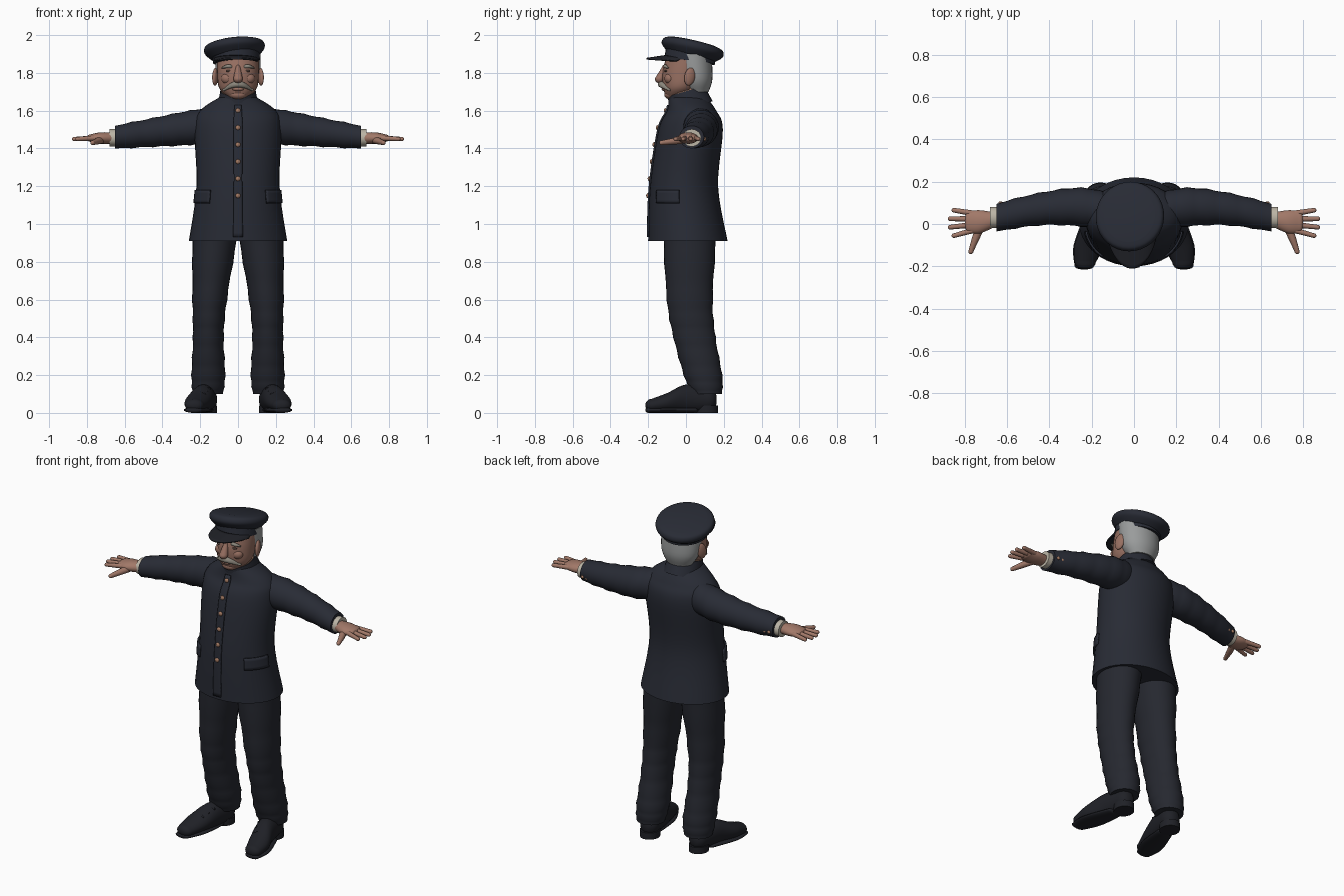
import bpy, bmesh
from math import sin, cos, pi, radians
from mathutils import Vector

cube = bpy.data.objects.get("Cube")
if cube:
    bpy.data.objects.remove(cube)


def material(name, red, green, blue):
    mat = bpy.data.materials.new(name)
    mat.use_nodes = True
    mat.diffuse_color = (red, green, blue, 1)
    shader = mat.node_tree.nodes["Principled BSDF"]
    shader.inputs["Base Color"].default_value = mat.diffuse_color
    shader.inputs["Roughness"].default_value = .8
    return mat


navy = material("navy wool", .021, .024, .035)
trouser = material("dark trouser wool", .019, .021, .029)
leather = material("black leather", .014, .015, .02)
skin = material("hand skin", .36, .19, .14)
face_skin = material("ruddy face skin", .31, .16, .12)
grey_hair = material("grey hair", .32, .33, .33)
whisker = material("moustache hair", .27, .25, .21)
linen = material("linen cuff", .5, .46, .38)
copper = material("copper buttons", .36, .19, .12)
eye_dark = material("dark eye", .08, .05, .04)

AXES = {"X": (0, 1, 2), "Y": (1, 0, 2), "Z": (2, 0, 1)}
SIDES = {"left": 1, "right": -1}


def finish(name, bm, mat, loc=(0, 0, 0), rot=(0, 0, 0)):
    bmesh.ops.recalc_face_normals(bm, faces=bm.faces)
    for face in bm.faces:
        face.smooth = True
    mesh = bpy.data.meshes.new(name)
    bm.to_mesh(mesh)
    bm.free()
    mesh.set_sharp_from_angle(angle=radians(50))
    mesh.materials.append(mat)
    ob = bpy.data.objects.new(name, mesh)
    bpy.context.collection.objects.link(ob)
    ob.location = loc
    ob.rotation_euler = [radians(angle) for angle in rot]
    return ob


def smooth_rings(keys, steps=6):
    """Run a smooth curve through the key cross-sections."""
    keys = [Vector(key) for key in keys]
    padded = [keys[0]] + keys + [keys[-1]]
    rings = []
    for before, start, end, after in zip(padded, padded[1:], padded[2:], padded[3:]):
        lead, trail = (end - before) / 2, (after - start) / 2
        for i in range(steps):
            t = i / steps
            ease = t * t * (3 - 2 * t)
            rings.append(start.lerp(end, ease) + lead * t * (1 - t) ** 2 - trail * t * t * (1 - t))
    return rings + [keys[-1]]


def dome_rings(end, neighbour):
    """Shrinking rings that round off one end, outermost first."""
    depth = min(end[3], end[4])
    outward = 1 if end[0] > neighbour[0] else -1
    rings = []
    for i in range(1, 5):
        angle = i * pi / 10
        ring = end.copy()
        ring[0] += outward * depth * cos(angle)
        ring[3] *= sin(angle)
        ring[4] *= sin(angle)
        rings.append(ring)
    return rings


def loft(name, keys, mat, axis="Z", side=1, dome=False, fold=0, sides=28, **place):
    """Key: position on the axis, two centre coordinates, two radii."""
    rings = smooth_rings(keys)
    for ring in rings[3:-1:3]:
        ring[3] += fold
        ring[4] += fold
    if dome:
        head, tail = dome_rings(rings[0], rings[1]), dome_rings(rings[-1], rings[-2])
        rings = head + rings + tail[::-1]
    bm = bmesh.new()
    loops = []
    for along, centre_a, centre_b, radius_a, radius_b in rings:
        loop = []
        for k in range(sides):
            angle = 2 * pi * k / sides
            point = Vector()
            values = (along, centre_a + radius_a * cos(angle), centre_b + radius_b * sin(angle))
            for index, value in zip(AXES[axis], values):
                point[index] = value
            point.x *= side
            loop.append(bm.verts.new(point))
        loops.append(loop)
    for low, high in zip(loops, loops[1:]):
        for k in range(sides):
            bm.faces.new((low[k - 1], low[k], high[k], high[k - 1]))
    bm.faces.new(loops[0])
    bm.faces.new(loops[-1])
    return finish(name, bm, mat, **place)


def column(name, keys, mat, **options):
    """Upright loft on the centre line; key: height, y, two radii."""
    return loft(name, [(z, 0, y, rx, ry) for z, y, rx, ry in keys], mat, **options)


def blob(name, centre, size, mat, **place):
    bm = bmesh.new()
    bmesh.ops.create_uvsphere(bm, u_segments=20, v_segments=12, radius=1)
    bmesh.ops.scale(bm, vec=size, verts=bm.verts)
    return finish(name, bm, mat, loc=centre, **place)


def sheet(name, surface, columns, rows, mat):
    """Thin plate over a surface function of two fractions."""
    bm = bmesh.new()
    grid = [[bm.verts.new(surface(i / columns, j / rows)) for j in range(rows + 1)]
            for i in range(columns + 1)]
    for left, right in zip(grid, grid[1:]):
        for j in range(rows):
            bm.faces.new((left[j], right[j], right[j + 1], left[j + 1]))
    ob = finish(name, bm, mat)
    solid = ob.modifiers.new("Thickness", "SOLIDIFY")
    solid.thickness, solid.offset = .009, 0


# Jacket body
TORSO = [(.91, .01, .26, .21), (1.2, -.01, .22, .18), (1.5, .025, .23, .17),
         (1.6, .03, .2, .13), (1.67, .01, .1, .1)]
column("jacket_body", TORSO, navy, sides=36)
TORSO_RINGS = smooth_rings(TORSO)


def torso_point(angle, z, out):
    """Point just off the jacket; angle runs from the front toward +x."""
    for low, high in zip(TORSO_RINGS, TORSO_RINGS[1:]):
        if low[0] <= z <= high[0]:
            _, y, rx, ry = low.lerp(high, (z - low[0]) / (high[0] - low[0]))
            return Vector(((rx + out) * sin(angle), y - (ry + out) * cos(angle), z))


# Front overlap and buttons
sheet("jacket_placket", lambda s, t: torso_point((s - .5) / 5, .93 + .7 * t, .003), 4, 30, navy)
for i in range(6):
    blob(f"jacket_button_{i + 1}", torso_point(0, 1.6 - .09 * i, .008), (.013, .009, .013), copper)

# Neck and standing collar
collar_place = {"loc": (0, .012, 1.665), "rot": (16, 0, 0)}
column("collar", [(-.05, 0, .11, .12), (.04, 0, .094, .1)], navy, **collar_place)
column("collar_trim", [(0, 0, .09, .096), (.044, 0, .09, .096)], copper, **collar_place)
column("neck", [(1.6, .02, .08, .08), (1.76, .02, .08, .08)], face_skin)

# Head and hair
column("head", [(1.67, -.055, .05, .05), (1.72, -.03, .1, .09), (1.8, -.01, .11, .115),
                (1.9, .01, .11, .11)], face_skin)
column("hair", [(1.7, .06, .08, .06), (1.77, .05, .115, .09), (1.9, .035, .12, .1)], grey_hair)


def bristles(name, centre, reach, sweep, droop, thick, side=1):
    """Tapered tuft that curves back and down from its middle."""
    x, y, z = centre
    keys = []
    for i in range(-2, 3):
        t = i / 2
        radius = thick * (1 - .6 * t * t)
        keys.append((x + reach * t, y + sweep * t * t, z - droop * t * t, radius, radius))
    loft(name, keys, whisker, "X", side, dome=True, sides=12)


# Face
column("nose", [(1.83, -.115, .012, .012), (1.77, -.14, .025, .025)], face_skin, dome=True)
bristles("moustache", (0, -.132, 1.74), .075, .045, .03, .017)
blob("lower_lip", (0, -.115, 1.714), (.03, .014, .01), face_skin)
blob("chin", (0, -.085, 1.685), (.045, .03, .025), face_skin)
for label, side in SIDES.items():
    bristles(label + "_eyebrow", (.05, -.11, 1.835), .033, .015, .008, .01, side)
    blob(label + "_eye", (.045 * side, -.105, 1.81), (.02, .01, .007), eye_dark)
    blob(label + "_cheek", (.055 * side, -.085, 1.77), (.035, .03, .03), face_skin)
    blob(label + "_ear", (.12 * side, .02, 1.78), (.014, .03, .048), face_skin, rot=(-12, 0, 20 * side))

# Peaked cap, tipped back and to one side
column("cap_band", [(-.035, 0, .125, .135), (.04, 0, .125, .13)], navy,
       loc=(-.01, .022, 1.893), rot=(-6, -4, 0))
column("cap_crown", [(-.035, 0, .13, .13), (0, 0, .16, .166), (.03, 0, .155, .16), (.042, 0, .12, .13)],
       navy, sides=36, loc=(-.018, .033, 1.92), rot=(-13, -6, 0))


def visor_point(s, t):
    angle = radians(144 * (s - .5))
    return Vector((.12 * sin(angle) - .01, .018 - (.128 + .1 * t) * cos(angle),
                   1.87 - .015 * t + .02 * cos(angle)))


sheet("cap_visor", visor_point, 24, 6, leather)

for label, side in SIDES.items():
    def part(name, keys, mat, axis="X", **options):
        loft(f"{label}_{name}", keys, mat, axis, side, **options)

    # Sleeve and shirt cuff
    part("sleeve", [(.1, .05, 1.53, .09, .09), (.25, .08, 1.51, .09, .09),
                    (.45, .07, 1.485, .075, .075), (.65, .03, 1.46, .065, .06)], navy, fold=.004)
    part("shirt_cuff", [(x, .03, 1.456, .05, .046) for x in (.64, .68)], linen)
    for i in range(2):
        blob(f"{label}_cuff_button_{i + 1}", ((.6 + .03 * i) * side, .1, 1.45), (.01, .007, .01), copper)

    # Hand
    part("palm", [(.66, .02, 1.455, .035, .03), (.73, .01, 1.455, .055, .03),
                  (.78, .01, 1.455, .05, .02)], skin, dome=True)
    for i, finger in enumerate(("little", "ring", "middle", "index")):
        spread = 1 - i / 1.5
        part(finger + "_finger", [(.76, .01 + .04 * spread, 1.455, .014, .014),
                                  (.87 - .02 * spread ** 2, .005 + .06 * spread, 1.45, .011, .011)],
             skin, dome=True, sides=12)
    part("thumb", [(.02, .71, 1.45, .02, .02), (-.05, .74, 1.44, .02, .018),
                   (-.13, .77, 1.43, .012, .012)], skin, "Y", dome=True, sides=12)

    # Pocket flap
    sheet(label + "_pocket_flap",
          lambda s, t: torso_point(side * radians(40 + 42 * s), 1.11 + .07 * t, .006), 10, 4, navy)

    # Trouser leg
    part("trouser_leg", [(.96, .12, .02, .12, .14), (.6, .15, .02, .09, .12), (.4, .157, .045, .08, .11),
                         (.2, .157, .09, .088, .1), (.1, .16, .11, .08, .08)], trouser, "Z", fold=.004)

    # Shoe with sole, heel and laces
    part("shoe", [(.11, .165, .07, .055, .065), (0, .185, .075, .06, .075), (-.1, .215, .055, .066, .05),
                  (-.18, .23, .04, .05, .035)], leather, "Y", dome=True)
    part("shoe_sole", [(.05, .18, .015, .05, .015), (-.1, .215, .015, .07, .015),
                       (-.2, .235, .015, .045, .015)], leather, "Y", dome=True)
    part("shoe_heel", [(z, .165, .11, .055, .06) for z in (0, .04)], leather, "Z")
    for i in range(3):
        part(f"shoe_lace_{i + 1}", [(.2 - .012 * i + .03 * t, .035 * i - .085, .106 + .015 * i - .008 * t * t,
                                     .006, .006) for t in (-1, 0, 1)], leather, sides=8)
